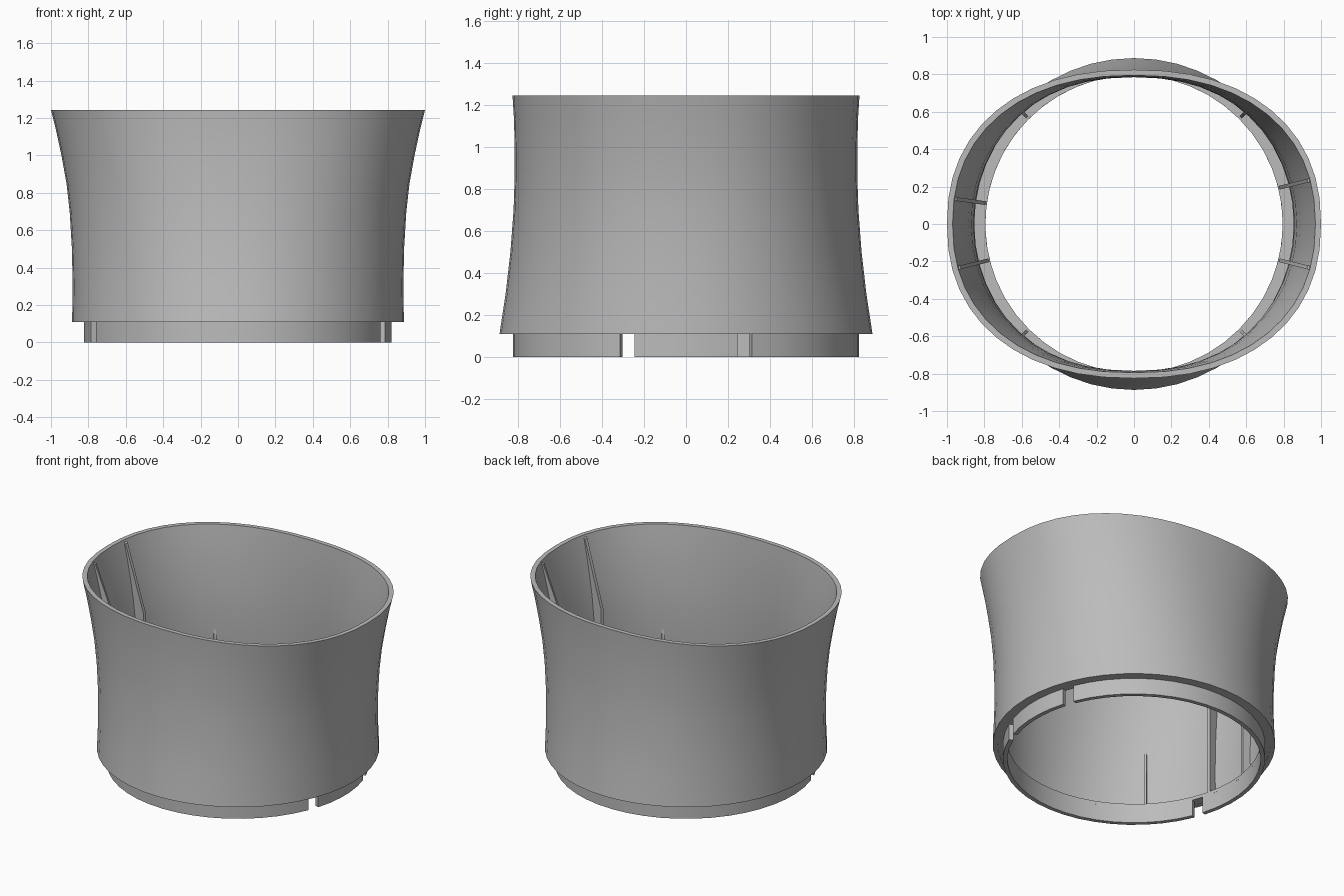
import bpy, bmesh, math
from mathutils import Vector

cube = bpy.data.objects.get("Cube")
if cube:
    bpy.data.objects.remove(cube, do_unlink=True)

grey = bpy.data.materials.new("plain_grey")
grey.use_nodes = True
colour = (0.5, 0.5, 0.5, 1)
grey.diffuse_color = colour
grey.node_tree.nodes["Principled BSDF"].inputs["Base Color"].default_value = colour

WALL = 0.03
# outer sleeve: height, half-width along x, along y, squareness of the oval
SECTIONS = [(0.11, 0.887, 0.887, 2.0), (0.3, 0.884, 0.858, 2.03),
            (0.5, 0.888, 0.835, 2.07), (0.7, 0.9, 0.82, 2.12),
            (0.85, 0.917, 0.815, 2.16), (1.0, 0.944, 0.815, 2.2),
            (1.13, 0.972, 0.818, 2.23), (1.243, 1.0, 0.825, 2.26)]


def oval_point(rx, ry, z, power, a):
    """Point on a slightly squared oval."""
    c, s = math.cos(a), math.sin(a)
    return (math.copysign(abs(c) ** (2 / power), c) * rx,
            math.copysign(abs(s) ** (2 / power), s) * ry, z)


def finish(name, bm):
    bmesh.ops.recalc_face_normals(bm, faces=bm.faces)
    mesh = bpy.data.meshes.new(name)
    bm.to_mesh(mesh)
    bm.free()
    obj = bpy.data.objects.new(name, mesh)
    bpy.context.collection.objects.link(obj)
    mesh.materials.append(grey)
    bpy.ops.object.select_all(action="DESELECT")
    obj.select_set(True)
    bpy.context.view_layer.objects.active = obj
    bpy.ops.object.shade_smooth_by_angle(angle=math.radians(30))
    return obj


def sweep(name, loop, start=0, end=360, steps=48):
    """Sweep a closed (x radius, y radius, z, power) section round the z axis."""
    bm = bmesh.new()
    closed = end - start == 360
    rings = []
    for i in range(steps if closed else steps + 1):
        a = math.radians(start + (end - start) * i / steps)
        rings.append([bm.verts.new(oval_point(*p, a)) for p in loop])
    pairs = list(zip(rings, rings[1:]))
    if closed:
        pairs.append((rings[-1], rings[0]))
    else:
        bm.faces.new(rings[0])
        bm.faces.new(rings[-1])
    n = len(loop)
    for a, b in pairs:
        for j in range(n):
            k = (j + 1) % n
            bm.faces.new((a[j], a[k], b[k], b[j]))
    return finish(name, bm)


def round_loop(points):
    return [(r, r, z, 2) for r, z in points]


def wall_radius(z, angle):
    """Radius of the middle of the sleeve wall at a height and angle."""
    for low, high in zip(SECTIONS, SECTIONS[1:]):
        if z <= high[0]:
            break
    t = min((z - low[0]) / (high[0] - low[0]), 1)
    rx, ry, power = [a + (b - a) * t for a, b in zip(low[1:], high[1:])]
    u = abs(math.cos(angle) / (rx - WALL / 2)) ** power
    v = abs(math.sin(angle) / (ry - WALL / 2)) ** power
    return (u + v) ** (-1 / power)


def rib(name, degrees, inner, heights, thickness):
    """Upright radial plate from the sleeve wall to an inner edge."""
    a = math.radians(degrees)
    out = Vector((math.cos(a), math.sin(a), 0))
    side = Vector((-out.y, out.x, 0)) * thickness / 2
    edge = inner + [(wall_radius(z, a), z) for z in heights]
    bm = bmesh.new()
    left, right = [[bm.verts.new(out * r + s + Vector((0, 0, z))) for r, z in edge]
                   for s in (side, -side)]
    bm.faces.new(left)
    bm.faces.new(right)
    for j in range(len(edge)):
        k = (j + 1) % len(edge)
        bm.faces.new((left[j], left[k], right[k], right[j]))
    return finish(name, bm)


# flared oval sleeve with an inner and outer skin
outer = [(rx, ry, z, p) for z, rx, ry, p in SECTIONS]
inner = [(rx - WALL, ry - WALL, z, p) for z, rx, ry, p in reversed(SECTIONS)]
sweep("sleeve", outer + inner)

# ledge that joins the sleeve to the collar
sweep("ledge", round_loop([(0.795, 0.112), (0.87, 0.112), (0.87, 0.135), (0.795, 0.135)]))

# collar below the sleeve, broken by narrow slots
for i, (start, end) in enumerate([(22.4, 197.3), (202.6, 337.6), (342.7, 377.3)]):
    sweep(f"collar_{i + 1}",
          round_loop([(0.795, 0), (0.823, 0), (0.823, 0.12), (0.795, 0.12)]),
          start, end, max(4, round((end - start) / 7.5)))

# tall ribs at the two wide ends
for i, degrees in enumerate([14, 172, 194, 346]):
    rib(f"tall_rib_{i + 1}", degrees, [(0.955, 1.22), (0.8, 0.78), (0.8, 0.13)],
        [0.13, 0.5, 0.85, 1.0, 1.13, 1.24], 0.02)

# short ribs on the diagonals
for i in range(4):
    rib(f"short_rib_{i + 1}", 45 + 90 * i, [(0.825, 0.5), (0.805, 0.13)],
        [0.13, 0.35, 0.6], 0.016)
